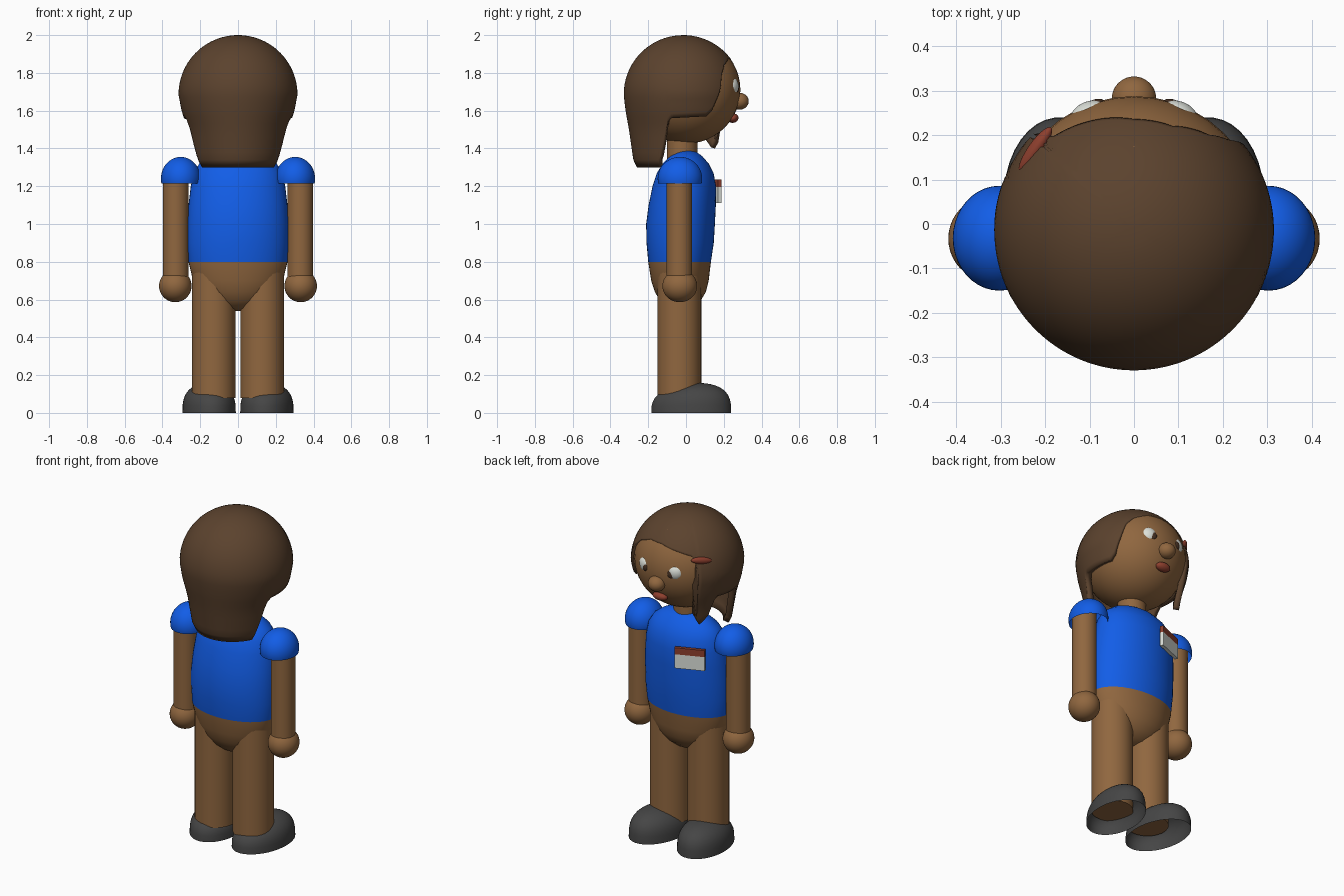
import bpy, bmesh, math
from mathutils import Matrix, Vector

if "Cube" in bpy.data.objects:
    bpy.data.objects.remove(bpy.data.objects["Cube"])


def material(name, rgb):
    m = bpy.data.materials.new(name)
    m.diffuse_color = (*rgb, 1)
    m.use_nodes = True
    m.node_tree.nodes["Principled BSDF"].inputs["Base Color"].default_value = m.diffuse_color
    return m


SKIN = material("brown skin", (0.28, 0.135, 0.05))
HAIR = material("dark brown hair", (0.105, 0.055, 0.027))
BLUE = material("blue cloth", (0.006, 0.11, 0.80))
GREY = material("dark grey shoe", (0.06, 0.06, 0.06))
RED = material("rust red", (0.27, 0.05, 0.027))
WHITE = material("white", (0.72, 0.75, 0.70))
IRIS = material("deep brown iris", (0.06, 0.03, 0.017))


def finish(name, bm, *mats, angle=40):
    bmesh.ops.recalc_face_normals(bm, faces=bm.faces)
    me = bpy.data.meshes.new(name)
    bm.to_mesh(me)
    bm.free()
    for m in mats:
        me.materials.append(m)
    ob = bpy.data.objects.new(name, me)
    bpy.context.collection.objects.link(ob)
    bpy.ops.object.select_all(action='DESELECT')
    ob.select_set(True)
    bpy.context.view_layer.objects.active = ob
    bpy.ops.object.shade_smooth_by_angle(angle=math.radians(angle))
    return ob


def sphere(cut=None):
    """Unit sphere, optionally open below height cut."""
    bm = bmesh.new()
    bmesh.ops.create_uvsphere(bm, u_segments=40, v_segments=24, radius=1)
    if cut is not None:
        bmesh.ops.bisect_plane(bm, geom=bm.verts[:] + bm.edges[:] + bm.faces[:], dist=1e-5,
                               plane_co=(0, 0, cut), plane_no=(0, 0, 1), clear_inner=True)
    return bm


def ball(name, loc, radii, mat, cut=None, rot=Matrix()):
    bm = sphere(cut)
    bm.transform(Matrix.Translation(loc) @ rot @ Matrix.Diagonal((*radii, 1)))
    return finish(name, bm, mat)


def tube(name, x, y, r, z0, z1, mat):
    bm = bmesh.new()
    bmesh.ops.create_cone(bm, cap_ends=True, segments=36, radius1=r, radius2=r, depth=z1 - z0)
    bm.transform(Matrix.Translation((x, y, (z0 + z1) / 2)))
    return finish(name, bm, mat)


def loft(bm, rings, closed_ends=True):
    rows = [[bm.verts.new(p) for p in ring] for ring in rings]
    n = len(rows[0])
    for a, b in zip(rows, rows[1:]):
        for i in range(n):
            bm.faces.new((a[i], a[(i + 1) % n], b[(i + 1) % n], b[i]))
    if closed_ends:
        bm.faces.new(rows[0])
        bm.faces.new(rows[-1])


def lerp(table, v):
    for (a, p), (b, q) in zip(table, table[1:]):
        if v <= b:
            return p + (q - p) * max(0, (v - a) / (b - a))
    return table[-1][1]


# Torso and hips: z, half width, half depth, centre y; blue above the waist
TORSO = [(.54, .03, .02, -.03), (.555, .10, .065, -.03), (.59, .16, .105, -.03),
         (.64, .205, .135, -.03), (.70, .238, .152, -.032), (.80, .262, .166, -.034),
         (.90, .268, .178, -.031), (1.0, .268, .182, -.029), (1.1, .262, .178, -.02),
         (1.2, .25, .168, -.009), (1.27, .235, .15, -.004), (1.32, .205, .122, -.002),
         (1.36, .15, .085, 0), (1.385, .08, .05, 0), (1.39, .02, .02, 0)]
bm = bmesh.new()
circle = [2 * math.pi * i / 48 for i in range(48)]
loft(bm, [[(w * math.cos(t), c + d * math.sin(t), z) for t in circle] for z, w, d, c in TORSO])
for f in bm.faces:
    f.material_index = int(f.calc_center_median().z > .8)
finish("torso", bm, SKIN, BLUE)

# Neck, head and face
tube("neck", 0, -.02, .08, 1.34, 1.5, SKIN)
ball("head", (0, 0, 1.71), (.288, .288, .285), SKIN)
ball("nose", (0, .282, 1.65), (.05, .05, .045), SKIN)
ball("lips", (0, .25, 1.56), (.047, .028, .024), RED, rot=Matrix.Rotation(.35, 4, 'X'))

# Limbs and eyes, mirrored left and right
for s, side in ((-1, "left"), (1, "right")):
    turn = Matrix.Rotation(-s * .4, 4, 'Z')
    ball(side + "_eye", (s * .1, .243, 1.73), (.046, .033, .046), WHITE, rot=turn)
    ball(side + "_iris", (s * .088, .266, 1.722), (.024, .014, .026), IRIS, rot=turn)
    tube(side + "_arm", s * .33, -.035, .068, .70, 1.27, SKIN)
    ball(side + "_hand", (s * .332, -.033, .672), (.086, .092, .086), SKIN)
    ball(side + "_sleeve", (s * .303, -.032, 1.24), (.105, .118, .115), BLUE, cut=-.22)
    tube(side + "_leg", s * .128, -.035, .116, .08, .75, SKIN)
    # Shoe: open dome, higher over the toes and slightly turned out
    bm = sphere(0)
    for v in bm.verts:
        v.co.z = max(0, v.co.z) ** .65 * (.157 + .018 * v.co.y)
    bm.transform(Matrix.Translation((s * .153, .028, 0)) @ Matrix.Rotation(-s * .12, 4, 'Z')
                 @ Matrix.Diagonal((.14, .213, 1, 1)))
    finish(side + "_shoe", bm, GREY)

# Hair: dome lofted down to a hem whose height follows the angle from the face
HEM = [(-180, 1.3), (-120, 1.3), (-112, 1.42), (-106, 1.555), (-69, 1.57), (-63, 1.45),
       (-52, 1.4), (-48, 1.43), (-45, 1.78), (-41, 1.83), (-25, 1.85), (0, 1.875), (20, 1.875),
       (38, 1.84), (47, 1.79), (52, 1.7), (60, 1.6), (66, 1.57), (102, 1.56), (106, 1.54),
       (112, 1.42), (120, 1.3), (180, 1.3)]
DROP = [(1.3, .245), (1.34, .264), (1.5, .287), (1.6, .305), (1.685, .315)]
SQUEEZE = [(1.3, .9), (1.5, .93), (1.6, .98), (1.685, 1)]


def hair_point(a, t):
    z = 2 - (2 - lerp(HEM, a)) * (1 - math.cos(t * math.pi / 2))
    r = math.sqrt(max(0, .315 ** 2 - (z - 1.685) ** 2)) if z > 1.685 else lerp(DROP, z)
    a = math.radians(a)
    return (r * math.sin(a) * lerp(SQUEEZE, z), -.015 + r * math.cos(a), z)


bm = bmesh.new()
angles = [-180 + 2 * i for i in range(180)]
loft(bm, [[hair_point(a, j / 28) for a in angles] for j in range(1, 29)], False)
top = [e for e in bm.edges if e.is_boundary and min(v.co.z for v in e.verts) > 1.99]
bmesh.ops.contextual_create(bm, geom=top)
hair = finish("hair", bm, HAIR, angle=50)
shell = hair.modifiers.new("thickness", 'SOLIDIFY')
shell.thickness = .035
shell.offset = -1

# Hair clip on the left temple
clip = Vector((.07, .10, .02)).to_track_quat('X', 'Z').to_matrix().to_4x4()
ball("hair_clip", (-.222, .167, 1.805), (.062, .017, .02), RED, rot=clip)

# Badge on the left chest: white card with a red top strip
for name, z0, z1, mat in (("badge_card", 1.11, 1.195, WHITE), ("badge_strip", 1.195, 1.235, RED)):
    bm = bmesh.new()
    bmesh.ops.create_cube(bm, size=1)
    bm.transform(Matrix.Translation((-.13, .147, (z0 + z1) / 2)) @ Matrix.Rotation(.38, 4, 'Z')
                 @ Matrix.Diagonal((.172, .02, z1 - z0, 1)))
    finish(name, bm, mat)
